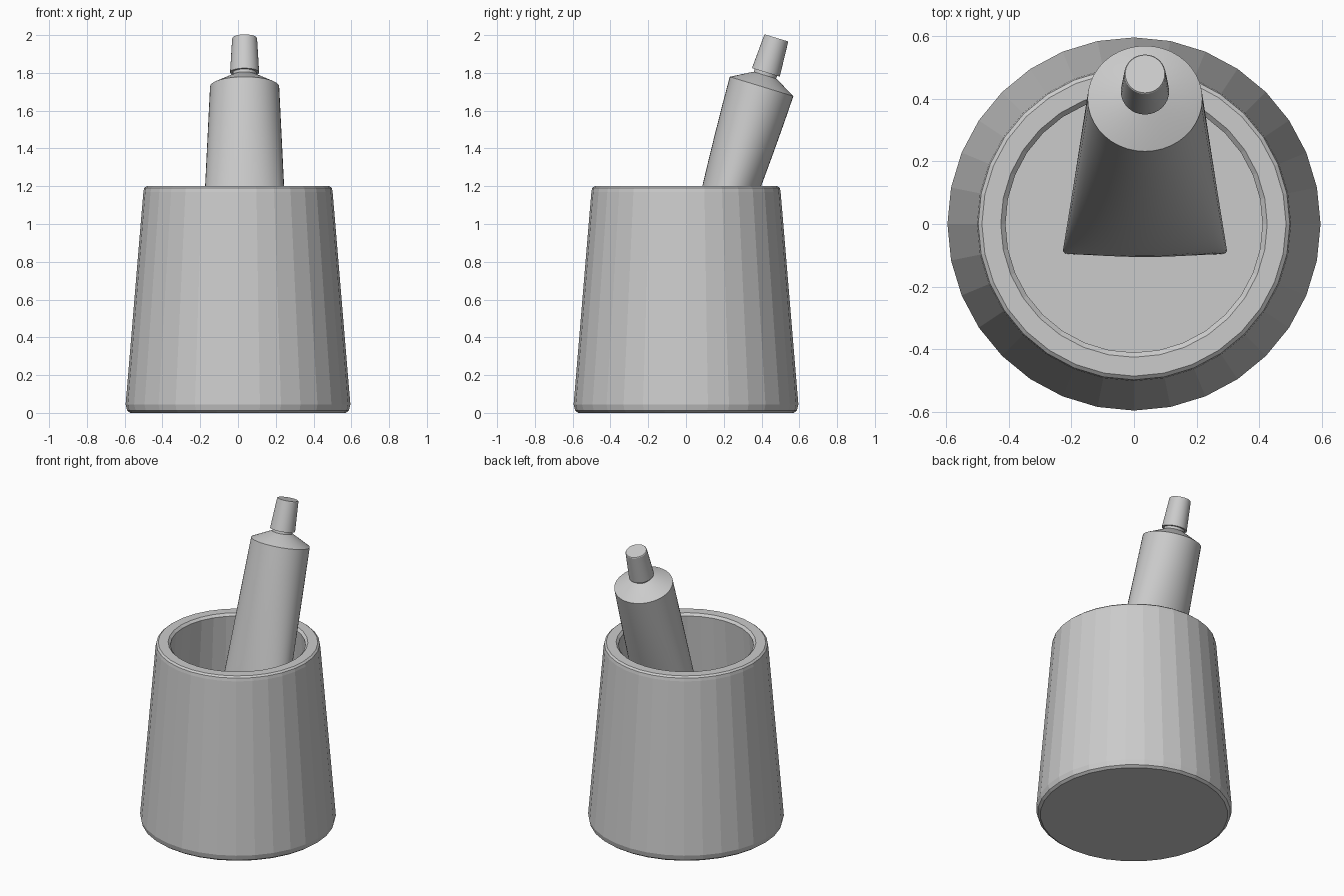
import bpy, bmesh
from math import sin, cos, pi, atan, radians
from mathutils import Matrix

if "Cube" in bpy.data.objects:
    bpy.data.objects.remove(bpy.data.objects["Cube"])


def loft(name, rings, sides, matrix=None, smooth=None):
    """Skin elliptical rings (rx, ry, z), capping both ends."""
    bm = bmesh.new()
    loops = []
    for rx, ry, z in rings:
        loops.append([bm.verts.new((rx * cos(2 * pi * i / sides),
                                    ry * sin(2 * pi * i / sides), z))
                      for i in range(sides)])
    for a, b in zip(loops, loops[1:]):
        for i in range(sides):
            j = (i + 1) % sides
            bm.faces.new((a[i], a[j], b[j], b[i]))
    bm.faces.new(loops[0][::-1])
    bm.faces.new(loops[-1])
    bmesh.ops.recalc_face_normals(bm, faces=bm.faces)
    me = bpy.data.meshes.new(name)
    bm.to_mesh(me)
    bm.free()
    ob = bpy.data.objects.new(name, me)
    bpy.context.collection.objects.link(ob)
    if matrix:
        me.transform(matrix)
    if smooth:
        bpy.ops.object.select_all(action='DESELECT')
        ob.select_set(True)
        bpy.context.view_layer.objects.active = ob
        bpy.ops.object.shade_smooth_by_angle(angle=radians(smooth))
    return ob


# Cup: outer wall, rounded rim, inner wall down to the floor
cup_profile = [(0.57, 0), (0.587, 0.012), (0.595, 0.045), (0.501, 1.17),
               (0.497, 1.19), (0.485, 1.2), (0.425, 1.2), (0.41, 1.185),
               (0.492, 0.13), (0.47, 0.1)]
loft("cup", [(r, r, z) for r, z in cup_profile], 32)

# Tube leans backwards; local z runs along its axis, 0 at the shoulder edge
lean = Matrix.Translation((0.035, 0.40, 1.728)) @ Matrix.Rotation(-atan(0.305), 4, 'X')

# Tube body: widens sideways and flattens towards the crimped end
LENGTH = 1.69
body = []
for k in range(17):
    f = 1 - (1 - k / 16) ** 1.6
    body.append((0.183 + 0.08 * f,
                 max(0.176 * (1 - f ** 1.2) ** 0.55, 0.008), -LENGTH * f))
body[-1] = (0.255, 0.008, -LENGTH)
body.reverse()
body += [(0.068, 0.068, 0.06), (0.062, 0.062, 0.062), (0.062, 0.062, 0.09)]
loft("tube_body", body, 40, lean, 30)

# Screw cap
loft("tube_cap", [(0.077, 0.077, 0.078), (0.066, 0.066, 0.265), (0.063, 0.063, 0.269)],
     32, lean, 30)
